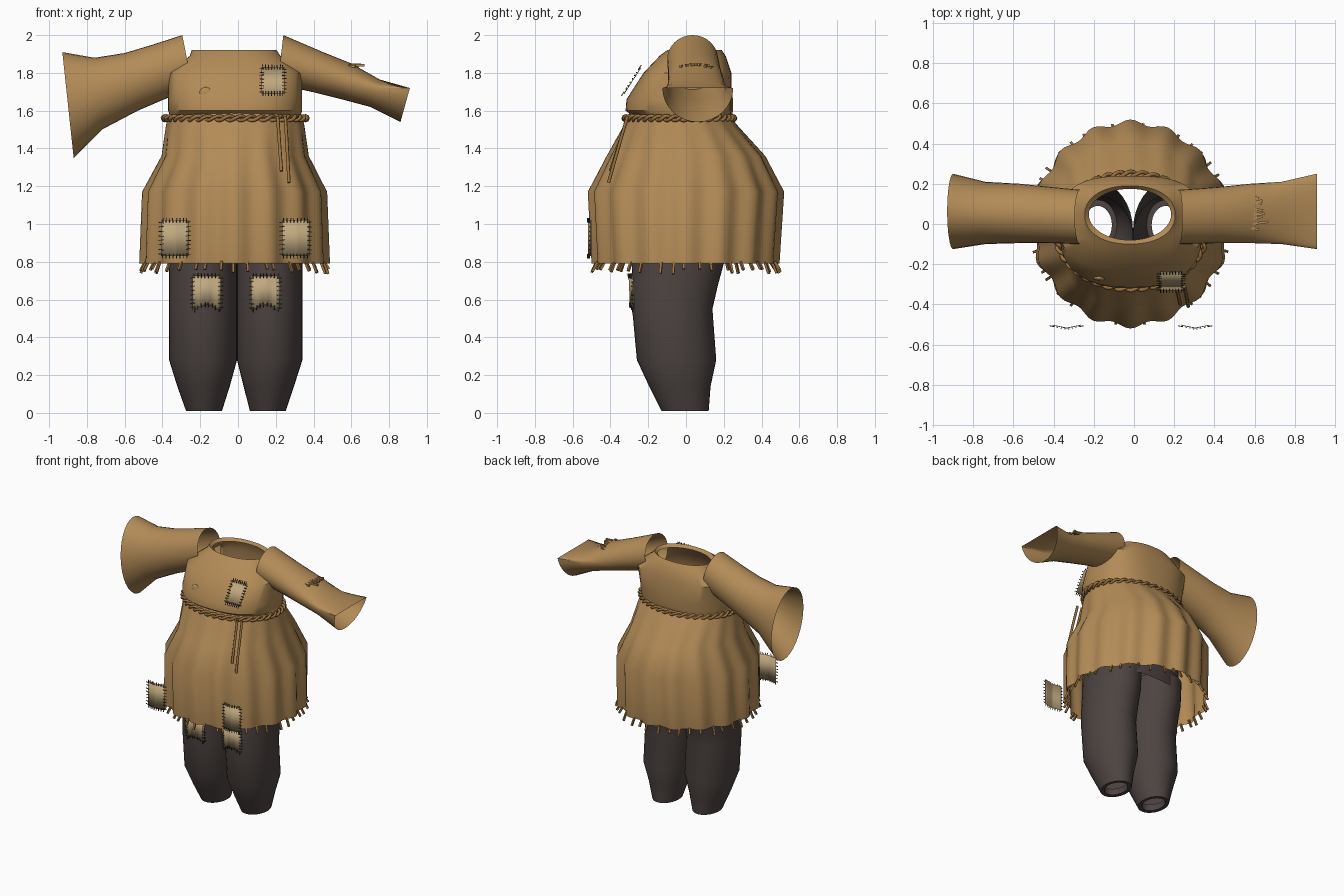
import bpy, bmesh, math, random
from mathutils import Vector

random.seed(4)
if "Cube" in bpy.data.objects:
    bpy.data.objects.remove(bpy.data.objects["Cube"])


def material(name, r, g, b):
    mat = bpy.data.materials.new(name)
    mat.use_nodes = True
    mat.diffuse_color = (r, g, b, 1)
    shader = mat.node_tree.nodes["Principled BSDF"]
    shader.inputs["Base Color"].default_value = (r, g, b, 1)
    shader.inputs["Roughness"].default_value = 0.9
    return mat


tan = material("tan cloth", 0.45, 0.26, 0.095)
charcoal = material("charcoal cloth", 0.075, 0.058, 0.053)
beige = material("beige patch", 0.52, 0.39, 0.21)
cord = material("brown cord", 0.33, 0.17, 0.05)
thread = material("dark thread", 0.045, 0.032, 0.022)


def finish(name, bm, mat, smooth=True):
    bmesh.ops.recalc_face_normals(bm, faces=bm.faces)
    mesh = bpy.data.meshes.new(name)
    bm.to_mesh(mesh)
    bm.free()
    mesh.materials.append(mat)
    obj = bpy.data.objects.new(name, mesh)
    bpy.context.collection.objects.link(obj)
    if smooth:
        bpy.ops.object.select_all(action='DESELECT')
        obj.select_set(True)
        bpy.context.view_layer.objects.active = obj
        bpy.ops.object.shade_smooth_by_angle(angle=math.radians(40))
    return obj


def loft(name, rings, mat):
    """Skin a list of equal rings of points into an open tube."""
    bm = bmesh.new()
    rows = [[bm.verts.new(p) for p in ring] for ring in rings]
    for a, b in zip(rows, rows[1:]):
        for i in range(len(a)):
            j = (i + 1) % len(a)
            bm.faces.new((a[i], a[j], b[j], b[i]))
    return finish(name, bm, mat)


def power(value, exponent):
    return math.copysign(abs(value) ** (2 / exponent), value)


def ring(z, cx, rx, front, back, exponent=2.0, ripple=0.0, count=48):
    """Horizontal rounded ring between two y limits, optionally rippled."""
    cy, ry, points = (front + back) / 2, (back - front) / 2, []
    for i in range(count):
        t = math.tau * i / count
        k = 1 - ripple * (1 + math.cos(16 * t + math.pi)) / 2
        points.append((cx + rx * k * power(math.cos(t), exponent),
                       cy + ry * k * power(math.sin(t), exponent), z))
    return points


def cuff_ring(tx, tz, bx, bz, front, back, flat=0.0, count=32):
    """Sleeve ring from its top and bottom points; flat squares off the top."""
    mid, half = Vector(((tx + bx) / 2, 0, (tz + bz) / 2)), Vector(((tx - bx) / 2, 0, (tz - bz) / 2))
    points = []
    for i in range(count):
        t = math.tau * i / count
        s = math.sin(t)
        lift = (1 - flat) * s + flat * (1 + 2 * min(s, 0))
        p = mid + half * lift
        p.y = (front + back) / 2 + (back - front) / 2 * math.cos(t)
        points.append(p)
    return points


def boxes(name, items, mat):
    """Slim strips, each from a to b with given width, in one mesh."""
    bm = bmesh.new()
    for a, b, w in items:
        a, b = Vector(a), Vector(b)
        rot = (b - a).to_track_quat('Z', 'Y').to_matrix().to_4x4()
        made = bmesh.ops.create_cube(bm, size=1)["verts"]
        for v in made:
            v.co = rot @ Vector((v.co.x * w, v.co.y * w, v.co.z * (b - a).length)) + (a + b) / 2
    return finish(name, bm, mat, False)


def tube(name, points, radius, mat, cyclic=False):
    curve = bpy.data.curves.new(name, 'CURVE')
    curve.dimensions = '3D'
    curve.bevel_depth, curve.bevel_resolution = radius, 1
    curve.use_fill_caps = True
    spline = curve.splines.new('POLY')
    spline.points.add(len(points) - 1)
    for target, p in zip(spline.points, points):
        target.co = (*p, 1)
    spline.use_cyclic_u = cyclic
    curve.materials.append(mat)
    obj = bpy.data.objects.new(name, curve)
    bpy.context.collection.objects.link(obj)


# Bodice with open neck
loft("bodice", [ring(*r) for r in (
    (1.57, -.015, .345, -.28, .235, 2.4), (1.6, -.015, .355, -.32, .24, 2.4),
    (1.66, -.015, .355, -.315, .24, 2.5), (1.8, -.015, .355, -.225, .24, 2.8),
    (1.89, -.015, .24, -.14, .21, 2.5), (1.92, -.02, .225, -.1, .19, 2.2),
    (1.9, -.02, .205, -.08, .175))], tan)

# Skirt with soft folds
loft("skirt", [ring(*r, count=128) for r in (
    (1.59, -.015, .345, -.3, .23, 2.2), (1.53, -.015, .365, -.325, .265, 2.2, .01),
    (1.36, -.015, .39, -.42, .42, 2.1, .03), (1.17, -.018, .49, -.52, .52, 2, .05),
    (.79, -.018, .505, -.5, .495, 2, .06))], tan)

# Sleeves: a wide one and a drooping one
loft("right_sleeve", [cuff_ring(*r) for r in (
    (-.295, 2, -.24, 1.72, -.1, .17), (-.45, 1.95, -.39, 1.66, -.095, .185),
    (-.6, 1.905, -.53, 1.6, -.095, .2), (-.76, 1.88, -.72, 1.5, -.1, .21),
    (-.93, 1.91, -.87, 1.35, -.125, .25))], tan)
loft("left_sleeve", [cuff_ring(*r) for r in (
    (.24, 2, .21, 1.74, -.1, .17), (.45, 1.91, .41, 1.695, -.095, .185),
    (.6, 1.85, .55, 1.66, -.095, .2), (.75, 1.765, .7, 1.62, -.1, .21, .4),
    (.91, 1.72, .86, 1.54, -.125, .25, 1))], tan)

# Trousers: hips and two open legs
loft("hips", [ring(1.3, -.01, .3, -.24, .22), ring(1.1, -.01, .34, -.28, .24),
              ring(.86, -.01, .35, -.285, .215, 2.5)], charcoal)
for side, cx, rx, foot in (("right", -.185, .18, -.18), ("left", .168, .173, .158)):
    loft(side + "_leg", [ring(*r, count=32) for r in (
        (.95, cx, rx, -.28, .21), (.79, cx, rx, -.285, .2),
        (.68, cx, rx, -.29, .17), (.55, cx, rx, -.285, .14),
        (.28, cx, rx, -.26, .16), (.14, (cx + foot) / 2, rx * .77, -.195, .13),
        (.01, foot, .095, -.13, .12), (.012, foot, .07, -.1, .09),
        (.06, foot, .07, -.1, .09))], charcoal)

# Twisted waist rope
for k in (0, 1):
    strand = []
    for i in range(160):
        t, twist = math.tau * i / 160, math.tau * i / 8 + math.pi * k
        grow = .012 * math.cos(twist)
        strand.append((-.015 + (.373 + grow) * math.cos(t),
                       -.035 + (.285 + grow) * math.sin(t), 1.56 + .012 * math.sin(twist)))
    tube("waist_rope_" + "ab"[k], strand, .01, cord, True)

# Hanging cord ends
for tag, x, low, out in (("short", .21, 1.28, -.4), ("long", .25, 1.22, -.41)):
    tube(tag + "_cord", [(x, -.31, 1.57), (x + .008, -.345, 1.45), (x + .02, out, low)], .009, cord)

# Hem fringe and torn sleeve threads
fringe = []
for i in range(40):
    t = math.tau * (i + random.uniform(-.3, .3)) / 40
    r, drop = .475, random.uniform(.025, .055)
    x, y = math.cos(t), math.sin(t)
    fringe.append(((x * r - .018, y * r, .8), (x * (r + .025) - .018, y * (r + .025), .79 - drop), .013))
boxes("hem_fringe", fringe, cord)
tears = []
for i in range(9):
    y = .02 * i - .02
    top = 1.845 - 2 * (y - .05) ** 2
    tears.append(((.58, y, top), (random.uniform(.62, .67), y + random.uniform(-.02, .02), top), .012))
boxes("sleeve_tear", tears, tan)


def patch(name, center, width, height, lean=0.0, bend=0.0, notch=0.0):
    """Thin cloth patch with a stitched border; lean tips its top back."""
    def place(u, v, lift=0.0):
        return Vector((center[0] + u * width / 2,
                       center[1] + bend * abs(u) + v * lean - lift,
                       center[2] + v * height / 2))

    def floor(u):
        return -1 + notch * max(0, 1 - (u / .7) ** 2) ** .5

    bm = bmesh.new()
    steps = [i / 6 - 1 for i in range(13)]
    columns = [(bm.verts.new(place(u, floor(u))), bm.verts.new(place(u, 1))) for u in steps]
    for a, b in zip(columns, columns[1:]):
        bm.faces.new((a[0], b[0], b[1], a[1]))
    cloth = finish(name, bm, beige)
    cloth.modifiers.new("thickness", 'SOLIDIFY').thickness = .004
    stitches = []
    for i in range(8):
        s = (i + .5) / 4 - 1
        du, dv = .024 / width, .024 / height
        for e in (-1, 1):
            stitches.append((place(e - du, s, .004), place(e + du, s + random.uniform(-.05, .05), .004), .004))
            edge = 1 if e > 0 else floor(s)
            stitches.append((place(s, edge - dv, .004), place(s + random.uniform(-.05, .05), edge + dv, .004), .004))
    boxes(name + "_stitches", stitches, thread)


# Patches on chest, skirt and knees
patch("chest_patch", (.185, -.285, 1.76), .12, .14, lean=.045)
for side, skirt_x, knee_x in (("right", -.335, -.165), ("left", .305, .145)):
    patch(side + "_skirt_patch", (skirt_x, -.52, .925), .145, .19, bend=.015)
    patch(side + "_knee_patch", (knee_x, -.3, .635), .15, .18, lean=-.004, bend=.02, notch=.3)

# Small chest bump
bm = bmesh.new()
bmesh.ops.create_uvsphere(bm, u_segments=16, v_segments=8, radius=.035)
for v in bm.verts:
    v.co = Vector((v.co.x - .17, v.co.y * .4 - .268, v.co.z + 1.69))
finish("chest_bump", bm, tan)
